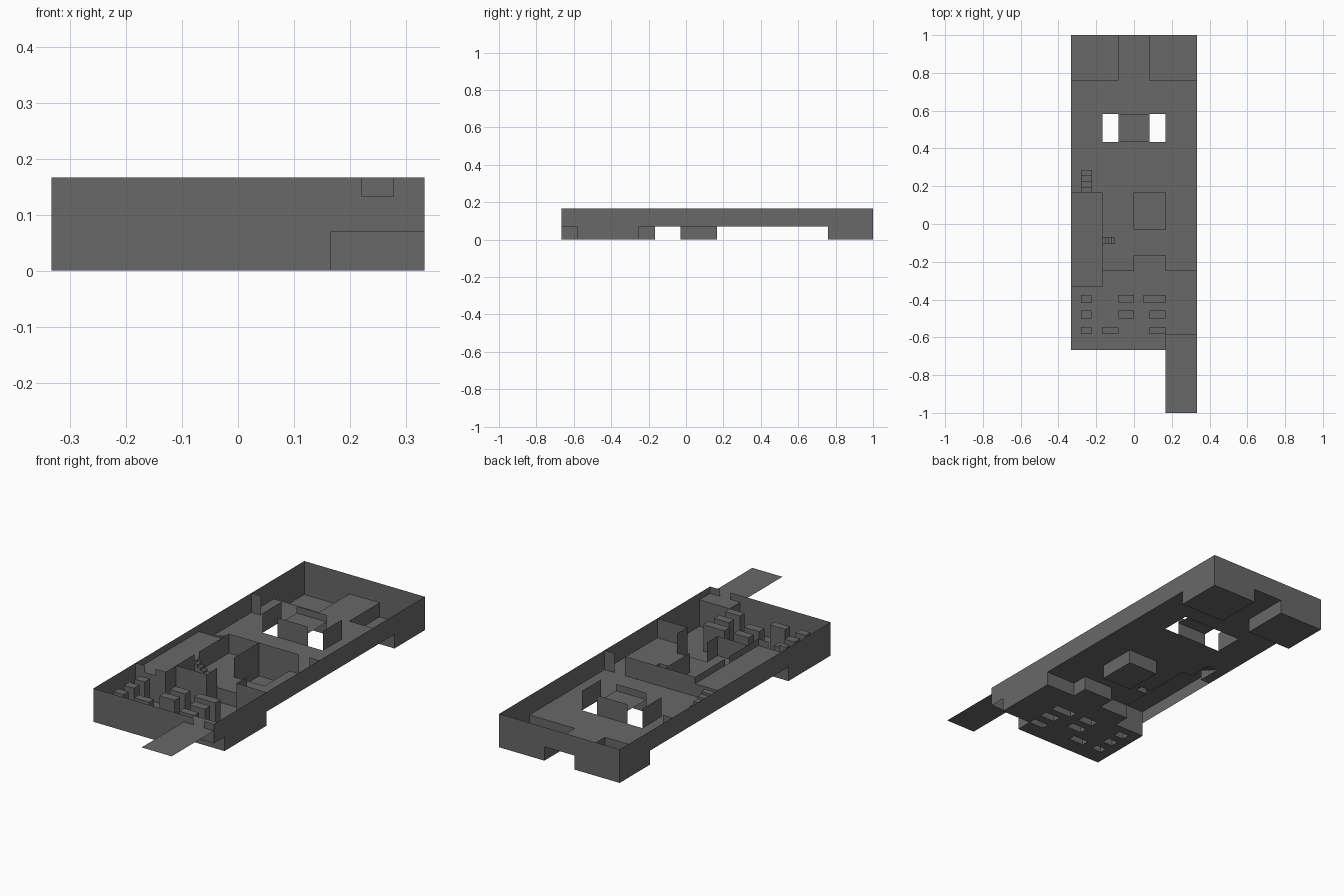
import bpy, bmesh

if "Cube" in bpy.data.objects:
    bpy.data.objects.remove(bpy.data.objects["Cube"])

A, B, T = 1 / 3, 1 / 6, 1 / 12          # plan grid sizes
LOW, MID, HIGH, TOP = 0.0, 0.07, 0.133, 0.167   # level heights

grey = bpy.data.materials.new("dark_grey")
grey.diffuse_color = (0.14, 0.14, 0.14, 1)
grey.use_nodes = True
grey.node_tree.nodes["Principled BSDF"].inputs["Base Color"].default_value = grey.diffuse_color


def make(name, quads):
    """Build one object from a list of four-point faces."""
    bm = bmesh.new()
    for q in quads:
        bm.faces.new([bm.verts.new(p) for p in q])
    bmesh.ops.remove_doubles(bm, verts=bm.verts, dist=1e-5)
    bmesh.ops.dissolve_limit(bm, angle_limit=0.01, verts=bm.verts, edges=bm.edges)
    mesh = bpy.data.meshes.new(name)
    bm.to_mesh(mesh)
    bm.free()
    mesh.materials.append(grey)
    ob = bpy.data.objects.new(name, mesh)
    bpy.context.collection.objects.link(ob)
    return ob


def flat(x0, x1, y0, y1, z):
    return [(x0, y0, z), (x1, y0, z), (x1, y1, z), (x0, y1, z)]


def wall(x0, y0, x1, y1, z0, z1=TOP):
    return [(x0, y0, z0), (x1, y1, z0), (x1, y1, z1), (x0, y0, z1)]


# Crate footprints: x0, x1, y0, y1
crates = []
for y0, y1, spans in (
        (-0.417, -0.375, ((-0.28, -0.225), (-T, 0), (0.05, B))),
        (-0.5, -0.458, ((-0.28, -0.225), (-T, 0), (T, B))),
        (-0.583, -0.545, ((-0.28, -0.225), (-B, -T), (T, B)))):
    crates += [(x0, x1, y0, y1) for x0, x1 in spans]

# Floor regions, later ones override earlier ones; None is an opening
regions = [
    (-A, A, -2 / 3, 1, MID),
    (-A, A, -2 / 3, -0.25, LOW),           # front yard
    (0, B, -0.25, -B, LOW),                # alcove
    (-A, -B, -A, B, HIGH),                 # left platform
    (B, A, -2 / 3, -0.583, HIGH),          # entrance landing
    (0, B, -0.03, B, LOW),                 # sunken square
    (-A, -T, 0.76, 1, LOW), (T, A, 0.76, 1, LOW),   # rear pits
    (-B, B, 0.433, 0.583, None),           # floor opening
    (-T, T, 0.433, 0.583, HIGH),           # bridge over opening
]
for i in range(4):                         # two flights of steps
    h = HIGH - (i + 1) * (HIGH - MID) / 5
    regions.append((-0.28, -0.222, B + i * 0.03, B + (i + 1) * 0.03, h))
    regions.append((-B + i * 0.016, -B + (i + 1) * 0.016, -0.105, -0.07, h))
regions += [(*c, None) for c in crates]

xs = sorted({round(v, 4) for r in regions for v in r[:2]})
ys = sorted({round(v, 4) for r in regions for v in r[2:4]})


def height(i, j):
    if not (0 <= i < len(xs) - 1 and 0 <= j < len(ys) - 1):
        return None
    cx, cy = (xs[i] + xs[i + 1]) / 2, (ys[j] + ys[j + 1]) / 2
    h = None
    for x0, x1, y0, y1, z in regions:
        if x0 < cx < x1 and y0 < cy < y1:
            h = z
    return h


# Stepped floor with risers between levels
quads = []
for i in range(len(xs) - 1):
    for j in range(len(ys) - 1):
        h = height(i, j)
        if h is None:
            continue
        quads.append(flat(xs[i], xs[i + 1], ys[j], ys[j + 1], h))
        e, n = height(i + 1, j), height(i, j + 1)
        if e is not None and e != h:
            quads.append(wall(xs[i + 1], ys[j], xs[i + 1], ys[j + 1], h, e))
        if n is not None and n != h:
            quads.append(wall(xs[i + 1], ys[j + 1], xs[i], ys[j + 1], h, n))
make("stepped_floor", quads)

# Crates, open underneath
for k, (x0, x1, y0, y1) in enumerate(crates):
    make(f"crate_{k + 1}", [
        flat(x0, x1, y0, y1, HIGH),
        wall(x0, y0, x1, y0, LOW, HIGH), wall(x1, y0, x1, y1, LOW, HIGH),
        wall(x1, y1, x0, y1, LOW, HIGH), wall(x0, y1, x0, y0, LOW, HIGH)])

# Outer walls follow the floor level
make("outer_walls", [
    wall(-A, -2 / 3, B, -2 / 3, LOW),
    wall(B, -2 / 3, A, -2 / 3, MID, HIGH),           # under the entrance notch
    wall(B, -2 / 3, 0.222, -2 / 3, HIGH), wall(0.278, -2 / 3, A, -2 / 3, HIGH),
    wall(A, -2 / 3, A, -0.583, MID), wall(A, -0.583, A, -0.25, LOW),
    wall(A, -0.25, A, 0.76, MID), wall(A, 0.76, A, 1, LOW),
    wall(A, 1, T, 1, LOW), wall(T, 1, -T, 1, MID), wall(-T, 1, -A, 1, LOW),
    wall(-A, 1, -A, 0.76, LOW), wall(-A, 0.76, -A, -A, MID),
    wall(-A, -A, -A, -2 / 3, LOW)])

# Entrance walkway
make("entrance_walkway", [flat(B, A, -1, -2 / 3, HIGH)])

# Room partitions with door gaps
make("room_partitions", [
    wall(-A, -A, -0.28, -A, HIGH), wall(-0.222, -A, -B, -A, HIGH),
    wall(-B, -A, -B, -0.105, HIGH), wall(-B, -0.07, -B, B, HIGH),
    wall(-B, -0.25, 0, -0.25, MID), wall(B, -0.25, A, -0.25, MID),
    wall(0, -0.25, 0, -B, MID), wall(B, -B, B, -0.25, MID),
    wall(0, -0.03, 0, B, MID),
    wall(-B, B, 0.222, B, MID), wall(0.278, B, A, B, MID),
    wall(-A, 0.583, -0.28, 0.583, MID)])

# Guard walls beside the floor opening
make("opening_guards", [wall(s * B, 0.433, s * B, 0.583, MID) for s in (-1, 1)]
     + [wall(-T, y, T, y, HIGH) for y in (0.433, 0.583)])
